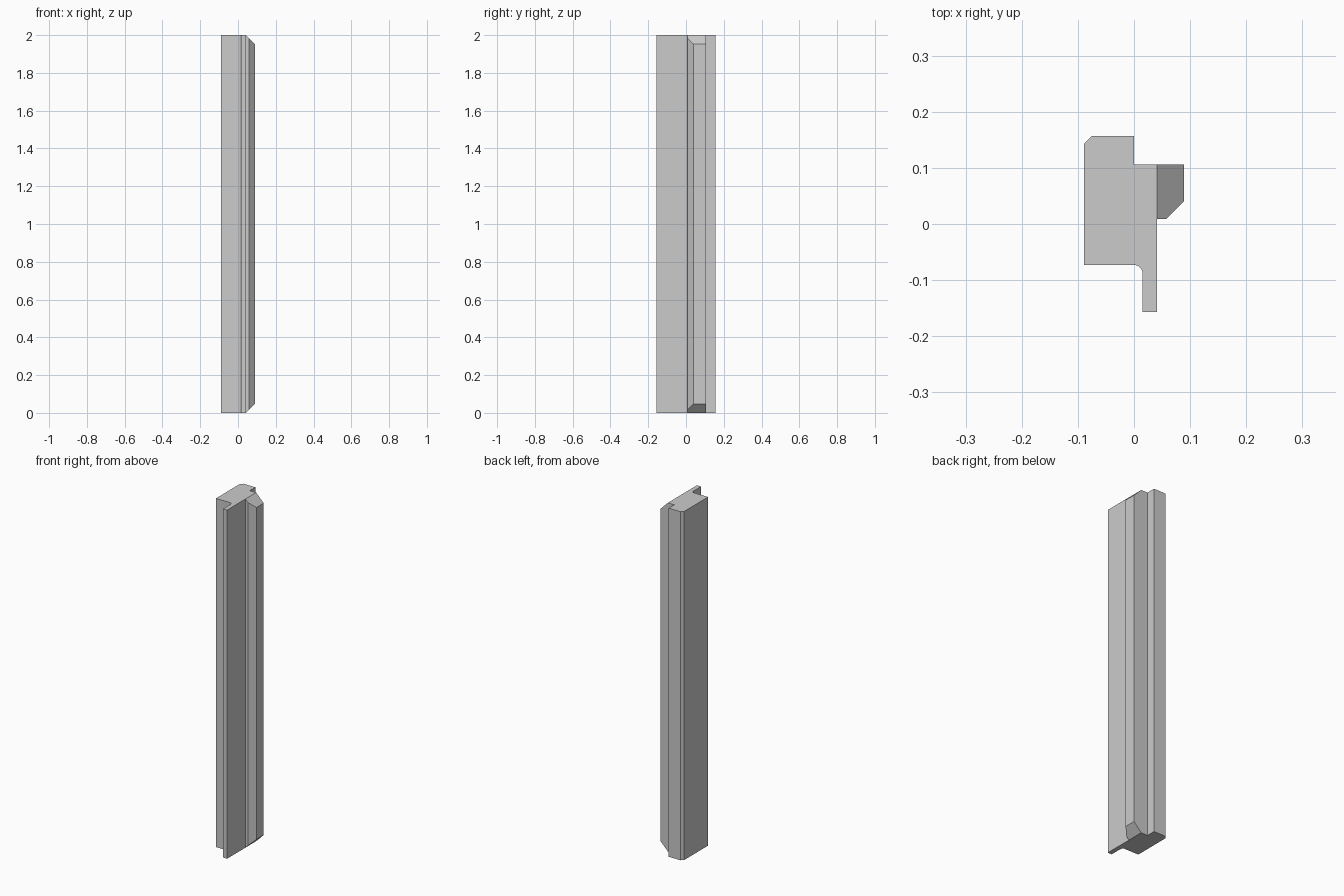
import bpy, bmesh, math

cube = bpy.data.objects.get("Cube")
if cube:
    bpy.data.objects.remove(cube, do_unlink=True)

HEIGHT = 2.0
JOIN_X = 0.041          # plane where the rib meets the post

grey = bpy.data.materials.new("plain grey")
grey.use_nodes = True
colour = (0.6, 0.6, 0.6, 1)
grey.diffuse_color = colour
grey.node_tree.nodes["Principled BSDF"].inputs["Base Color"].default_value = colour


def extrude_profile(name, profile, inset=lambda x: 0.0):
    """Extrude an XY outline up to HEIGHT, pulling both ends in by inset(x)."""
    bm = bmesh.new()
    base = bm.faces.new([bm.verts.new((x, y, 0)) for x, y in profile])
    top = bmesh.ops.extrude_face_region(bm, geom=[base], use_keep_orig=True)["geom"]
    for v in top:
        if isinstance(v, bmesh.types.BMVert):
            v.co.z = HEIGHT
    for v in bm.verts:
        v.co.z += inset(v.co.x) * (1 if v.co.z < HEIGHT / 2 else -1)
    bmesh.ops.recalc_face_normals(bm, faces=bm.faces[:])
    mesh = bpy.data.meshes.new(name)
    bm.to_mesh(mesh)
    bm.free()
    mesh.materials.append(grey)
    obj = bpy.data.objects.new(name, mesh)
    bpy.context.collection.objects.link(obj)
    return obj


# Post with a thin front lip, a rounded inner corner and a stepped back
radius = 0.015
fillet = [(radius * math.sin(a), -0.073 - radius + radius * math.cos(a))
          for a in (math.pi / 2 * i / 8 for i in range(9))]
post = extrude_profile("post", [(-0.089, -0.073)] + fillet + [
    (radius, -0.157), (JOIN_X, -0.157), (JOIN_X, 0.106), (0, 0.106),
    (0, 0.157), (-0.075, 0.157), (-0.089, 0.143)])

# Chamfered side rib with ends mitred at 45 degrees
rib = extrude_profile("side_rib", [
    (JOIN_X, 0.009), (0.058, 0.009), (0.089, 0.04), (0.089, 0.106), (JOIN_X, 0.106)],
    inset=lambda x: x - JOIN_X)

# Smooth only the rounded corner
for obj in (post, rib):
    bpy.ops.object.select_all(action="DESELECT")
    obj.select_set(True)
    bpy.context.view_layer.objects.active = obj
    bpy.ops.object.shade_smooth_by_angle(angle=math.radians(30))
